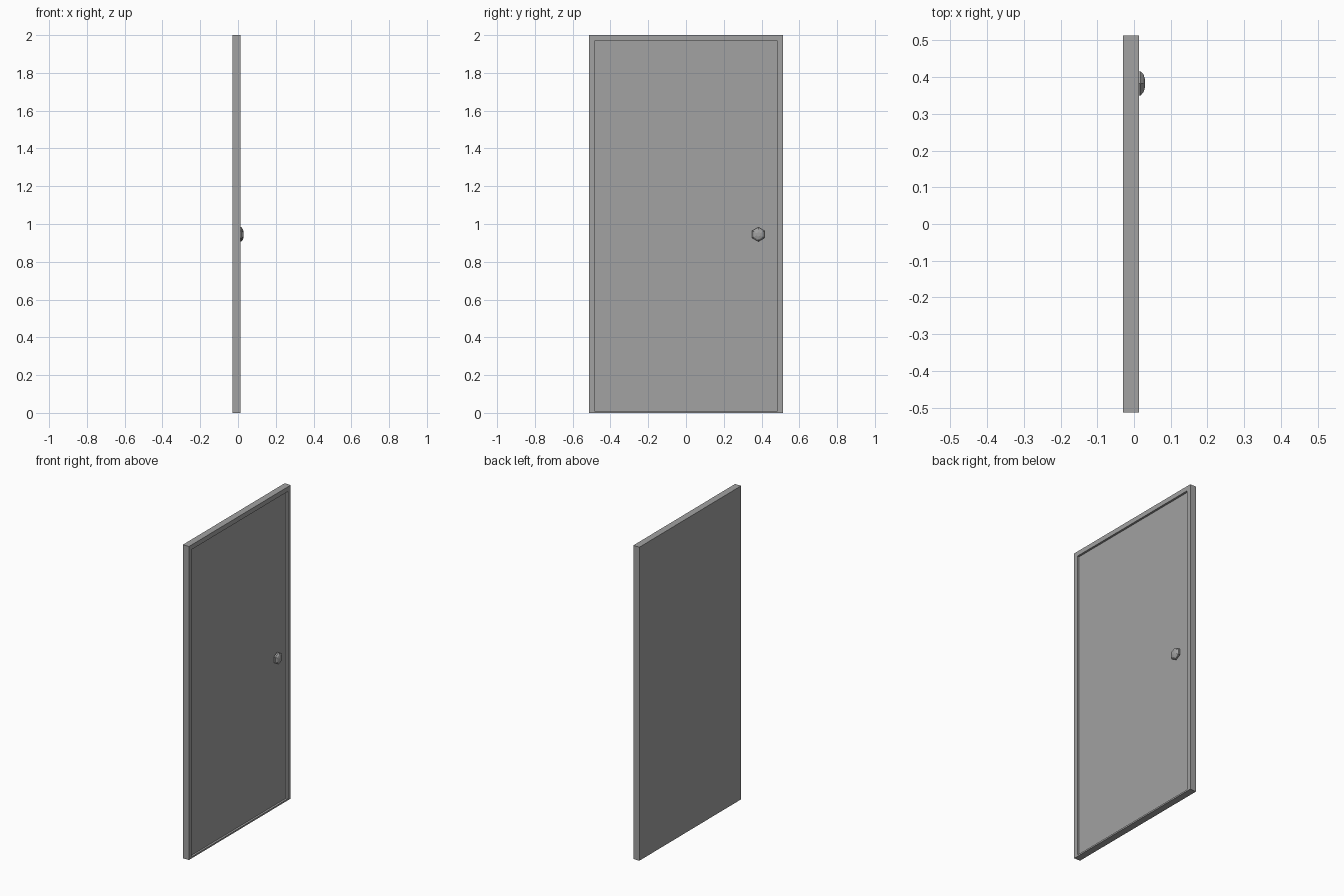
import bpy, bmesh, math
from mathutils import Vector

cube = bpy.data.objects.get("Cube")
if cube:
    bpy.data.objects.remove(cube, do_unlink=True)

grey = bpy.data.materials.new("mid grey")
grey.use_nodes = True
colour = (0.36, 0.36, 0.36, 1)
grey.diffuse_color = colour
grey.node_tree.nodes["Principled BSDF"].inputs["Base Color"].default_value = colour


def add_object(name, bm):
    bmesh.ops.recalc_face_normals(bm, faces=bm.faces)
    mesh = bpy.data.meshes.new(name)
    bm.to_mesh(mesh)
    bm.free()
    mesh.materials.append(grey)
    obj = bpy.data.objects.new(name, mesh)
    bpy.context.collection.objects.link(obj)
    return obj


BACK, FRONT, PANEL = -0.03, 0.013, 0.0
HALF_W, HEIGHT = 0.513, 2.0
IN_W, IN_BOTTOM, IN_TOP = 0.485, 0.01, 1.97


def rectangle(bm, x, half, low, high):
    return [bm.verts.new((x, y, z)) for y, z in
            ((-half, low), (half, low), (half, high), (-half, high))]


# Door slab: back face, outer sides, raised rim and recessed panel
bm = bmesh.new()
loops = [rectangle(bm, BACK, HALF_W, 0, HEIGHT),
         rectangle(bm, FRONT, HALF_W, 0, HEIGHT),
         rectangle(bm, FRONT, IN_W, IN_BOTTOM, IN_TOP),
         rectangle(bm, PANEL, IN_W, IN_BOTTOM, IN_TOP)]
bm.faces.new(loops[0])
bm.faces.new(loops[-1])
for a, b in zip(loops, loops[1:]):
    for i in range(4):
        j = (i + 1) % 4
        bm.faces.new((a[i], a[j], b[j], b[i]))
add_object("door_slab", bm)

# Six-sided knob: profile of (distance from panel, radius) turned about x
profile = [(0, 0.022), (0.008, 0.038), (0.018, 0.038), (0.026, 0.028), (0.03, 0.012)]
SIDES = 6
bm = bmesh.new()
rings = []
for x, r in profile:
    ring = []
    for i in range(SIDES):
        a = math.tau * i / SIDES
        ring.append(bm.verts.new((x, r * math.sin(a), r * math.cos(a))))
    rings.append(ring)
bm.faces.new(rings[0])
bm.faces.new(rings[-1])
for a, b in zip(rings, rings[1:]):
    for i in range(SIDES):
        j = (i + 1) % SIDES
        bm.faces.new((a[i], a[j], b[j], b[i]))
knob = add_object("door_knob", bm)
knob.location = Vector((PANEL, 0.383, 0.945))
